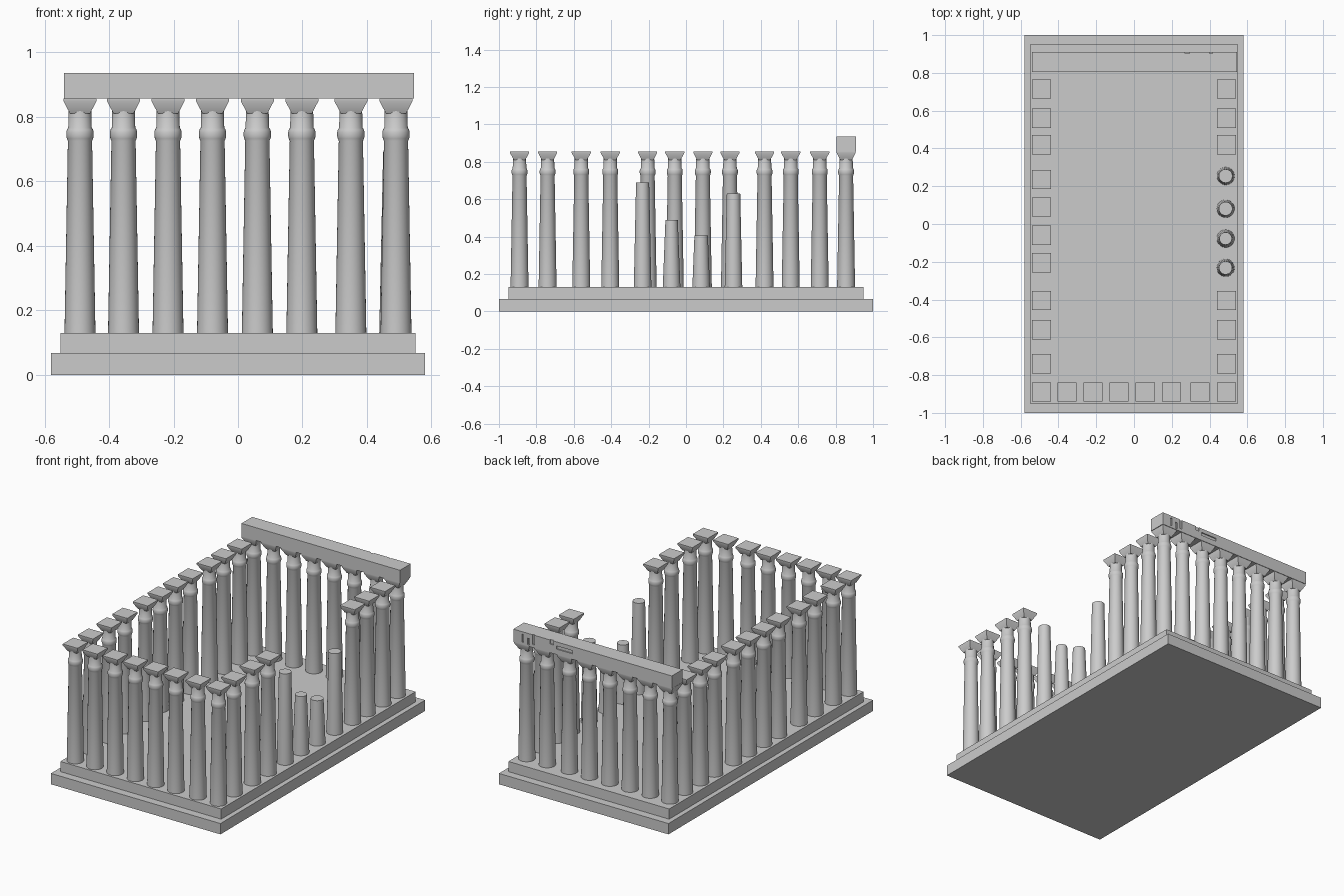
import bpy, bmesh, math

if "Cube" in bpy.data.objects:
    bpy.data.objects.remove(bpy.data.objects["Cube"])

stone = bpy.data.materials.new("grey stone")
stone.diffuse_color = (0.6, 0.6, 0.6, 1)
stone.use_nodes = True
stone.node_tree.nodes["Principled BSDF"].inputs["Base Color"].default_value = stone.diffuse_color


def finish(bm, name, smooth=False):
    bmesh.ops.recalc_face_normals(bm, faces=bm.faces)
    me = bpy.data.meshes.new(name)
    bm.to_mesh(me)
    bm.free()
    me.materials.append(stone)
    ob = bpy.data.objects.new(name, me)
    bpy.context.collection.objects.link(ob)
    if smooth:
        bpy.ops.object.select_all(action='DESELECT')
        ob.select_set(True)
        bpy.context.view_layer.objects.active = ob
        bpy.ops.object.shade_smooth_by_angle(angle=math.radians(35))
    return ob


def loft(bm, rings):
    """Skin a list of equal-length point rings and cap both ends."""
    rows = [[bm.verts.new(p) for p in r] for r in rings]
    n = len(rows[0])
    for a, b in zip(rows, rows[1:]):
        for i in range(n):
            j = (i + 1) % n
            bm.faces.new((a[i], a[j], b[j], b[i]))
    bm.faces.new(rows[0][::-1])
    bm.faces.new(rows[-1])


def circle(r, z, n=32):
    return [(r * math.cos(2 * math.pi * i / n), r * math.sin(2 * math.pi * i / n), z)
            for i in range(n)]


def square(h, z):
    return [(-h, -h, z), (h, -h, z), (h, h, z), (-h, h, z)]


def box(bm, x0, x1, y0, y1, z0, z1):
    loft(bm, [[(x0, y0, z), (x1, y0, z), (x1, y1, z), (x0, y1, z)] for z in (z0, z1)])


def box_object(name, *dims):
    bm = bmesh.new()
    box(bm, *dims)
    return finish(bm, name)


# stepped base
box_object("lower_step", -0.58, 0.58, -1.0, 1.0, 0, 0.067)
box_object("upper_step", -0.55, 0.55, -0.95, 0.95, 0.067, 0.13)

# whole column: tapered shaft, neck ring, flared square capital
bm = bmesh.new()
profile = [(0.048, 0.13), (0.0375, 0.725), (0.0405, 0.732), (0.0425, 0.740), (0.0425, 0.752),
           (0.0405, 0.760), (0.0365, 0.766), (0.0350, 0.822)]
loft(bm, [circle(r, z) for r, z in profile])
loft(bm, [square(h, z) for h, z in [(0.031, 0.81), (0.051, 0.848), (0.051, 0.856)]])
column = finish(bm, "column", True)

row_x = [-0.49, -0.355, -0.217, -0.079, 0.06, 0.198, 0.35, 0.49]
side_y = [-0.74, -0.56, -0.405, -0.205, -0.06, 0.09, 0.235, 0.42, 0.56, 0.715]
spots = [(x, y) for y in (-0.89, 0.856) for x in row_x]
spots += [(-0.49, y) for y in side_y]
spots += [(0.49, y) for y in side_y if abs(y) > 0.3]
column.location = (*spots[0], 0)
for x, y in spots[1:]:
    c = column.copy()
    c.location = (x, y, 0)
    bpy.context.collection.objects.link(c)

# broken columns on the right side
for y, top, r in [(-0.232, 0.69, 0.035), (-0.077, 0.49, 0.033),
                  (0.081, 0.405, 0.036), (0.254, 0.63, 0.036)]:
    bm = bmesh.new()
    loft(bm, [circle(0.047, 0.13), circle(r, top)])
    finish(bm, "broken_column", True).location = (0.485, y, 0)

# remaining beam over the back row, with shallow chips in its rear face
beam = box_object("back_beam", -0.54, 0.545, 0.805, 0.91, 0.856, 0.935)
bm = bmesh.new()
for x0, x1, z0, z1 in [(0.475, 0.487, 0.87, 0.92), (0.435, 0.447, 0.865, 0.905),
                       (0.40, 0.415, 0.875, 0.95), (0.27, 0.295, 0.91, 0.95),
                       (0.14, 0.25, 0.89, 0.91)]:
    box(bm, x0, x1, 0.903, 0.93, z0, z1)
chips = finish(bm, "chip_cutter")
chips.hide_render = True
chips.hide_viewport = True
mod = beam.modifiers.new("chips", 'BOOLEAN')
mod.operation = 'DIFFERENCE'
mod.solver = 'EXACT'
mod.object = chips
